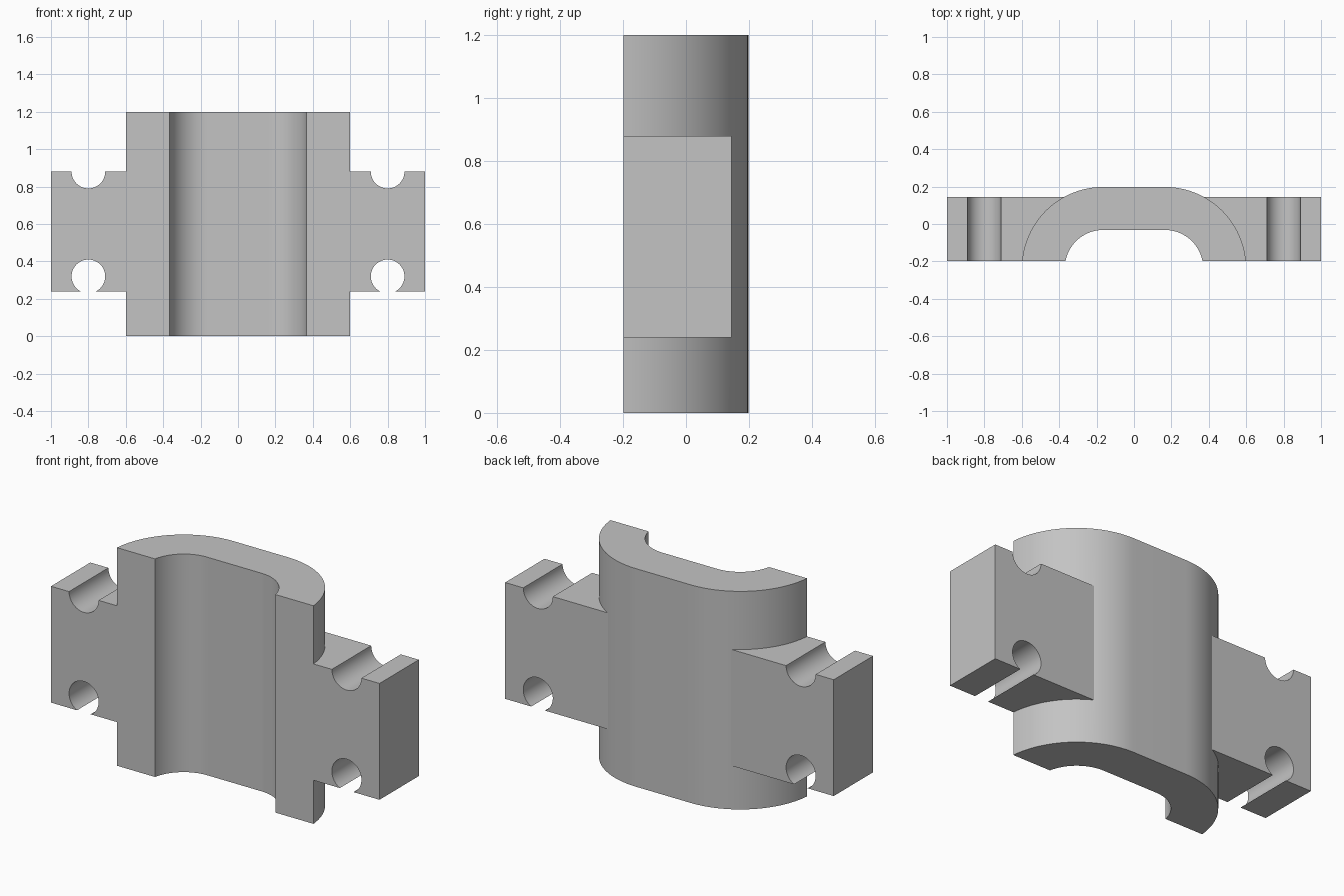
import bpy, bmesh
from math import sin, cos, acos, asin, pi, radians
from mathutils import Vector

cube = bpy.data.objects.get("Cube")
if cube:
    bpy.data.objects.remove(cube, do_unlink=True)

FRONT, BACK, HEIGHT = -0.198, 0.198, 1.2
WING_BACK, WING_LOW, WING_HIGH = 0.144, 0.24, 0.88
HOLE_X, HOLE_R, HOLE_Z = 0.8, 0.09, 0.32

grey = bpy.data.materials.new("plain_grey")
grey.use_nodes = True
grey.diffuse_color = (0.55, 0.55, 0.55, 1)
grey.node_tree.nodes["Principled BSDF"].inputs["Base Color"].default_value = (0.55, 0.55, 0.55, 1)


def arc(cx, cy, r, start, end, steps):
    angles = [start + (end - start) * i / steps for i in range(steps + 1)]
    return [(cx + r * cos(a), cy + r * sin(a)) for a in angles]


def prism(name, outline, sweep):
    """Extrude a closed outline of 3D points along a vector."""
    bm = bmesh.new()
    face = bm.faces.new([bm.verts.new(p) for p in outline])
    swept = bmesh.ops.extrude_face_region(bm, geom=[face])["geom"]
    bmesh.ops.translate(bm, vec=Vector(sweep),
                        verts=[v for v in swept if isinstance(v, bmesh.types.BMVert)])
    bmesh.ops.recalc_face_normals(bm, faces=bm.faces[:])
    mesh = bpy.data.meshes.new(name)
    bm.to_mesh(mesh)
    bm.free()
    mesh.materials.append(grey)
    obj = bpy.data.objects.new(name, mesh)
    bpy.context.collection.objects.link(obj)
    return obj


# Half-shell body: two rounded corners outside, two inside
def shell_side(r):
    cx, cy = 0.165, -0.237
    low = asin((FRONT - cy) / r)
    right = arc(cx, cy, r, low, pi / 2, 24)
    return right + [(-x, y) for x, y in reversed(right)]


profile = shell_side(BACK + 0.237) + shell_side(0.205)[::-1]
body = prism("half_shell_body", [(x, y, 0) for x, y in profile], (0, 0, HEIGHT))

# Wing outline with an open bolt slot below and a half-round notch above
opening = acos((HOLE_Z - WING_LOW) / HOLE_R)
slot = arc(HOLE_X, HOLE_Z, HOLE_R, -pi / 2 - opening, -pi * 2.5 + opening, 40)
notch = arc(HOLE_X, WING_HIGH, HOLE_R, 0, -pi, 24)
wing = ([(0.37, WING_LOW)] + slot + [(1, WING_LOW), (1, WING_HIGH)]
        + notch + [(0.37, WING_HIGH)])

# Join both wings to the body
for side, label in ((1, "left"), (-1, "right")):
    part = prism(label + "_wing", [(side * x, FRONT, z) for x, z in wing],
                 (0, WING_BACK - FRONT, 0))
    union = body.modifiers.new(label + "_wing_union", 'BOOLEAN')
    union.operation, union.solver, union.object = 'UNION', 'EXACT', part
    bpy.context.view_layer.objects.active = body
    bpy.ops.object.modifier_apply(modifier=union.name)
    bpy.data.objects.remove(part, do_unlink=True)

# Smooth curved walls, crisp edges
bpy.ops.object.select_all(action='DESELECT')
body.select_set(True)
bpy.context.view_layer.objects.active = body
bpy.ops.object.shade_smooth_by_angle(angle=radians(30))
